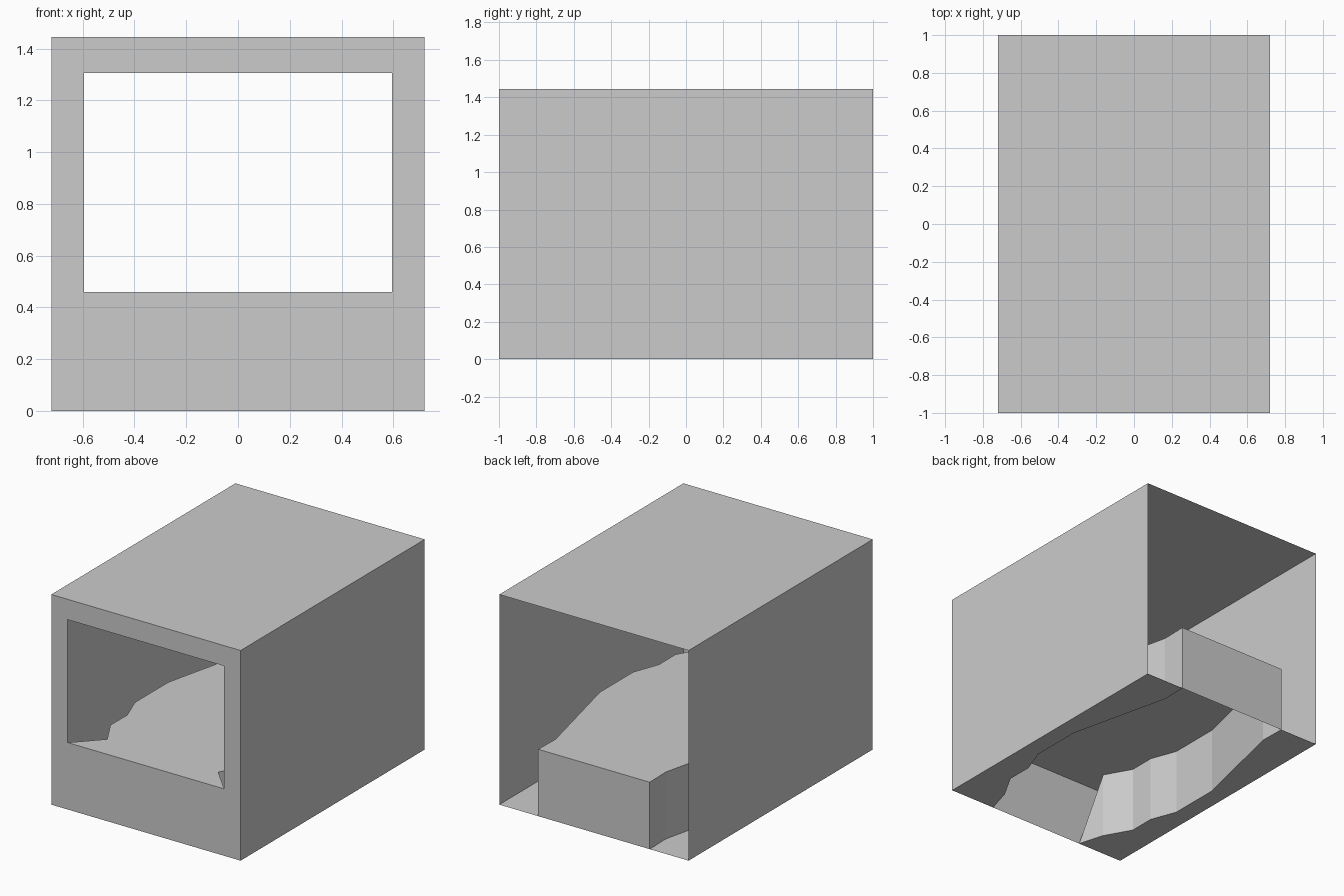
import bpy, bmesh

if "Cube" in bpy.data.objects:
    bpy.data.objects.remove(bpy.data.objects["Cube"])

W, D, H = 0.72, 1.0, 1.445      # half width, half depth, height
WX, WZ0, WZ1 = 0.595, 0.46, 1.305   # window half width, sill, head

# (y, half width at floor, half width at ledge)
ROWS = [(-D, 0.369, WX), (-0.818, 0.422, 0.422), (-0.636, 0.525, 0.525),
        (-0.455, 0.524, 0.524), (-0.273, 0.592, 0.592), (0.091, 0.592, 0.592),
        (0.818, 0.42, 0.42), (D, 0.424, 0.424)]


def build(name, faces):
    """Make one flat-shaded object from a list of polygons."""
    bm = bmesh.new()
    for pts in faces:
        bm.faces.new([bm.verts.new(p) for p in pts])
    bmesh.ops.remove_doubles(bm, verts=bm.verts, dist=1e-5)
    bmesh.ops.recalc_face_normals(bm, faces=bm.faces)
    mesh = bpy.data.meshes.new(name)
    bm.to_mesh(mesh)
    bm.free()
    bpy.context.collection.objects.link(bpy.data.objects.new(name, mesh))


# Side walls and roof, open at the back
build("outer_shell", [
    [(-W, -D, 0), (-W, D, 0), (-W, D, H), (-W, -D, H)],
    [(-W, -D, H), (-W, D, H), (W, D, H), (W, -D, H)],
    [(W, -D, H), (W, D, H), (W, D, 0), (W, -D, 0)],
])

# Front wall around the window
outer = [(-W, -D, 0), (W, -D, 0), (W, -D, H), (-W, -D, H)]
inner = [(-WX, -D, WZ0), (WX, -D, WZ0), (WX, -D, WZ1), (-WX, -D, WZ1)]
build("front_window_wall", [
    [outer[i], outer[(i + 1) % 4], inner[(i + 1) % 4], inner[i]] for i in range(4)])

# Ledge top, its jagged vertical sides, and the floor strips beside it
top, sides, floor = [], [], []
for (y0, b0, t0), (y1, b1, t1) in zip(ROWS, ROWS[1:]):
    top.append([(-t0, y0, WZ0), (t0, y0, WZ0), (t1, y1, WZ0), (-t1, y1, WZ0)])
    for s in (-1, 1):
        lo0, lo1 = (s * b0, y0, 0), (s * b1, y1, 0)
        hi0, hi1 = (s * t0, y0, WZ0), (s * t1, y1, WZ0)
        sides += [[lo0, lo1, hi1], [lo0, hi1, hi0]]
        floor.append([lo0, lo1, (s * W, y1, 0), (s * W, y0, 0)])
y, b, t = ROWS[-1]
back = [(-b, y, 0), (b, y, 0), (t, y, WZ0), (-t, y, WZ0)]
build("hollow_ledge", top + sides + [back])
build("floor_strips", floor)
